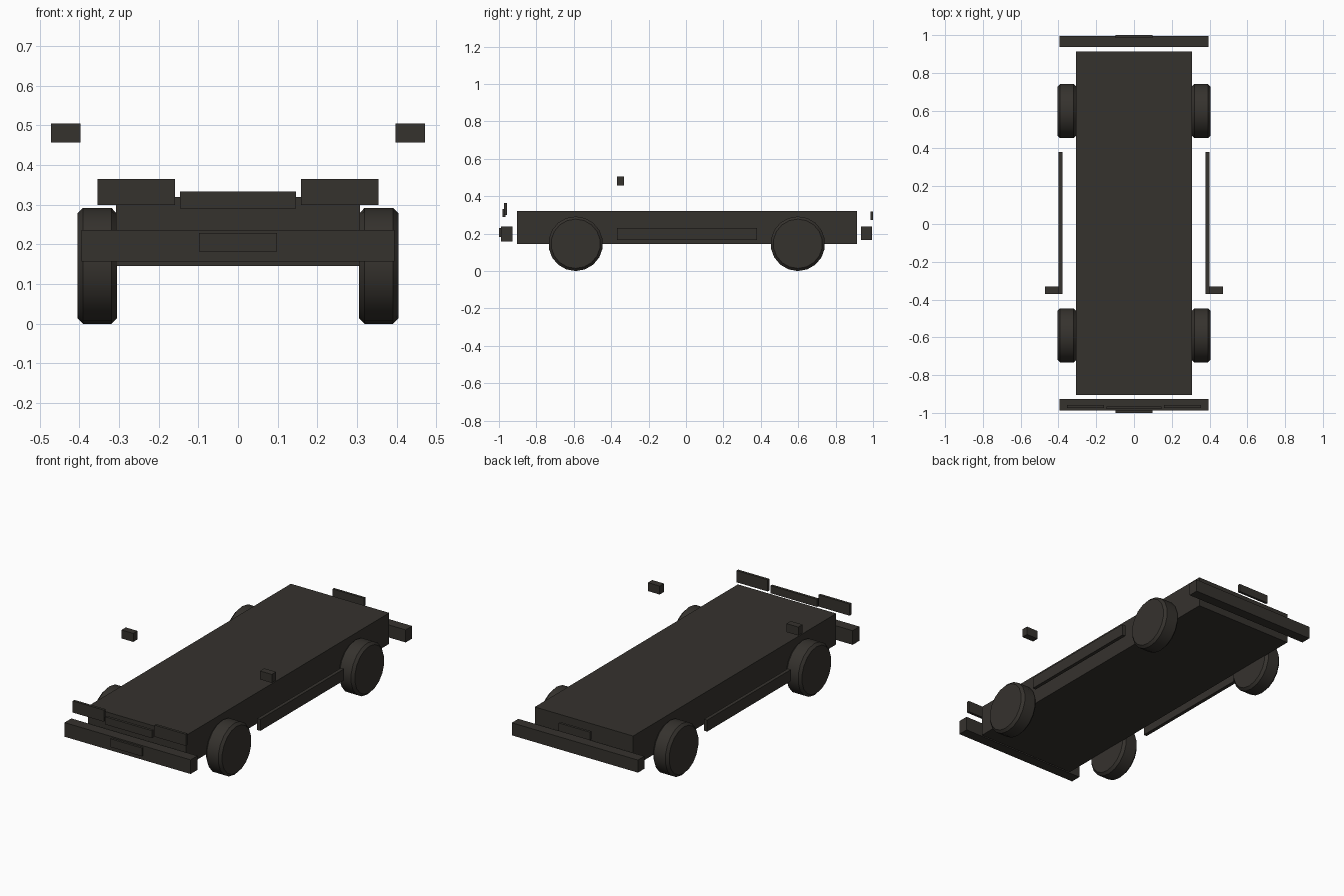
import bpy, bmesh, math
from mathutils import Matrix

if "Cube" in bpy.data.objects:
    bpy.data.objects.remove(bpy.data.objects["Cube"])

mat = bpy.data.materials.new("dark_trim")
mat.diffuse_color = (0.036, 0.032, 0.027, 1)
mat.use_nodes = True
mat.node_tree.nodes["Principled BSDF"].inputs["Base Color"].default_value = mat.diffuse_color


def add_object(name, bm):
    mesh = bpy.data.meshes.new(name)
    bm.to_mesh(mesh)
    bm.free()
    mesh.materials.append(mat)
    obj = bpy.data.objects.new(name, mesh)
    bpy.context.collection.objects.link(obj)
    return obj


def box(name, xs, ys, zs):
    spans = (xs, ys, zs)
    bm = bmesh.new()
    bmesh.ops.create_cube(bm, size=1)
    for v in bm.verts:
        v.co = [(a + b) / 2 + c * (b - a) for c, (a, b) in zip(v.co, spans)]
    return add_object(name, bm)


def box_pair(name, xs, ys, zs):
    box(name + "_right", xs, ys, zs)
    box(name + "_left", (-xs[1], -xs[0]), ys, zs)


def wheel(name, x, y, radius=0.146, width=0.1, sides=18):
    bm = bmesh.new()
    bmesh.ops.create_cone(bm, cap_ends=True, segments=sides,
                          radius1=radius, radius2=radius, depth=width)
    # Chamfer both rims
    rims = [e for e in bm.edges if any(len(f.verts) > 4 for f in e.link_faces)]
    bmesh.ops.bevel(bm, geom=rims, offset=0.014, segments=1, affect='EDGES')
    # Turn the axle along x, with a vertex at the bottom
    low = min(bm.verts, key=lambda v: v.co.y)
    turn = -math.pi / 2 - math.atan2(low.co.y, low.co.x)
    stand = Matrix(((0, 0, 1), (1, 0, 0), (0, 1, 0))).to_4x4()
    bm.transform(Matrix.Translation((x, y, radius)) @ stand @ Matrix.Rotation(turn, 4, 'Z'))
    obj = add_object(name, bm)
    bpy.ops.object.select_all(action='DESELECT')
    obj.select_set(True)
    bpy.context.view_layer.objects.active = obj
    bpy.ops.object.shade_smooth_by_angle(angle=math.radians(30))


# Chassis
box("chassis", (-0.308, 0.308), (-0.904, 0.913), (0.145, 0.32))

# Bumpers and blank plates
box("front_bumper", (-0.395, 0.395), (-0.988, -0.927), (0.157, 0.237))
box("rear_bumper", (-0.395, 0.395), (0.936, 0.994), (0.167, 0.238))
box("front_plate", (-0.098, 0.098), (-1.0, -0.984), (0.182, 0.229))
box("rear_plate", (-0.098, 0.098), (0.986, 1.0), (0.273, 0.319))

# Grille and headlights
box("grille", (-0.146, 0.146), (-0.98, -0.965), (0.29, 0.333))
box_pair("headlight", (0.159, 0.354), (-0.973, -0.958), (0.299, 0.365))

# Side skirts and mirrors
box_pair("side_skirt", (0.379, 0.399), (-0.37, 0.38), (0.166, 0.231))
box_pair("mirror", (0.397, 0.471), (-0.37, -0.332), (0.457, 0.505))

# Wheels
for end, y in (("front", -0.59), ("rear", 0.598)):
    for side, x in (("left", -0.355), ("right", 0.355)):
        wheel(f"{end}_{side}_wheel", x, y)
